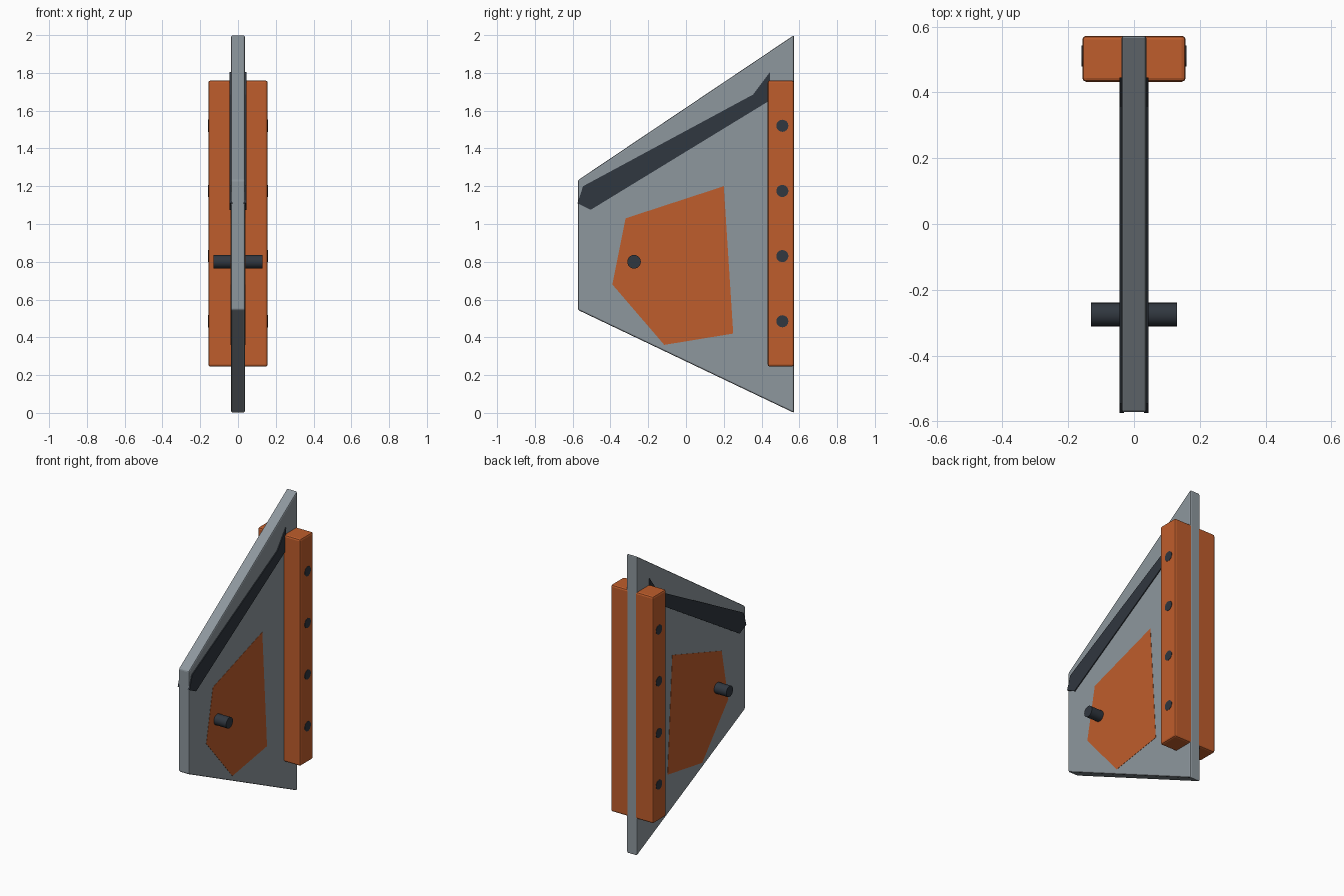
import bpy, bmesh, math
from mathutils import Matrix

if "Cube" in bpy.data.objects:
    bpy.data.objects.remove(bpy.data.objects["Cube"])


def material(name, rgb):
    m = bpy.data.materials.new(name)
    m.diffuse_color = (*rgb, 1)
    m.use_nodes = True
    m.node_tree.nodes["Principled BSDF"].inputs["Base Color"].default_value = m.diffuse_color
    return m


GREY = material("steel_grey", (0.27, 0.31, 0.34))
ORANGE = material("orange", (0.52, 0.11, 0.025))
DARK = material("dark", (0.03, 0.038, 0.05))


def finish(bm, name, mat, bevel=0.0, segments=2):
    bmesh.ops.recalc_face_normals(bm, faces=bm.faces)
    me = bpy.data.meshes.new(name)
    bm.to_mesh(me)
    bm.free()
    me.materials.append(mat)
    ob = bpy.data.objects.new(name, me)
    bpy.context.collection.objects.link(ob)
    if bevel:
        mod = ob.modifiers.new("bevel", 'BEVEL')
        mod.width = bevel
        mod.segments = segments
    return ob


def slab(name, outline, x0, x1, mat, bevel=0.0):
    """Extrude a (y, z) outline along x."""
    bm = bmesh.new()
    face = bm.faces.new([bm.verts.new((x0, y, z)) for y, z in outline])
    ext = bmesh.ops.extrude_face_region(bm, geom=[face])
    verts = [v for v in ext["geom"] if isinstance(v, bmesh.types.BMVert)]
    bmesh.ops.translate(bm, verts=verts, vec=(x1 - x0, 0, 0))
    return finish(bm, name, mat, bevel)


def rod(name, x0, x1, y, z, radius, mat):
    """Cylinder along x."""
    bm = bmesh.new()
    pose = Matrix.Translation(((x0 + x1) / 2, y, z)) @ Matrix.Rotation(math.pi / 2, 4, 'Y')
    bmesh.ops.create_cone(bm, cap_ends=True, segments=24, radius1=radius,
                          radius2=radius, depth=abs(x1 - x0), matrix=pose)
    ob = finish(bm, name, mat)
    bpy.ops.object.select_all(action='DESELECT')
    ob.select_set(True)
    bpy.context.view_layer.objects.active = ob
    bpy.ops.object.shade_smooth_by_angle(angle=math.radians(40))
    return ob


# Main tapered fin plate
slab("fin_plate", [(-0.572, 0.545), (0.572, 0.0), (0.572, 2.0), (-0.572, 1.232)],
     -0.038, 0.038, GREY, 0.008)

stripe = [(-0.574, 1.11), (-0.505, 1.075), (0.445, 1.655),
          (0.445, 1.805), (0.355, 1.685), (-0.545, 1.20)]
panel = [(-0.39, 0.68), (-0.115, 0.36), (0.25, 0.42), (0.20, 1.20), (-0.32, 1.03)]
rail = [(0.432, 0.245), (0.572, 0.245), (0.572, 1.76), (0.432, 1.76)]

# Mirrored details on both faces
for side, s in (("right", 1), ("left", -1)):
    slab(f"edge_stripe_{side}", stripe, s * 0.03, s * 0.044, DARK)
    slab(f"colour_panel_{side}", panel, s * 0.03, s * 0.0395, ORANGE)
    slab(f"mounting_rail_{side}", rail, s * 0.02, s * 0.157, ORANGE, 0.012)
    for i in range(4):
        rod(f"rail_bolt_{side}_{i + 1}", s * 0.12, s * 0.159, 0.51,
            0.485 + i * 0.345, 0.032, DARK)

# Pivot pin through the plate
rod("pivot_pin", -0.13, 0.13, -0.275, 0.80, 0.036, DARK)
